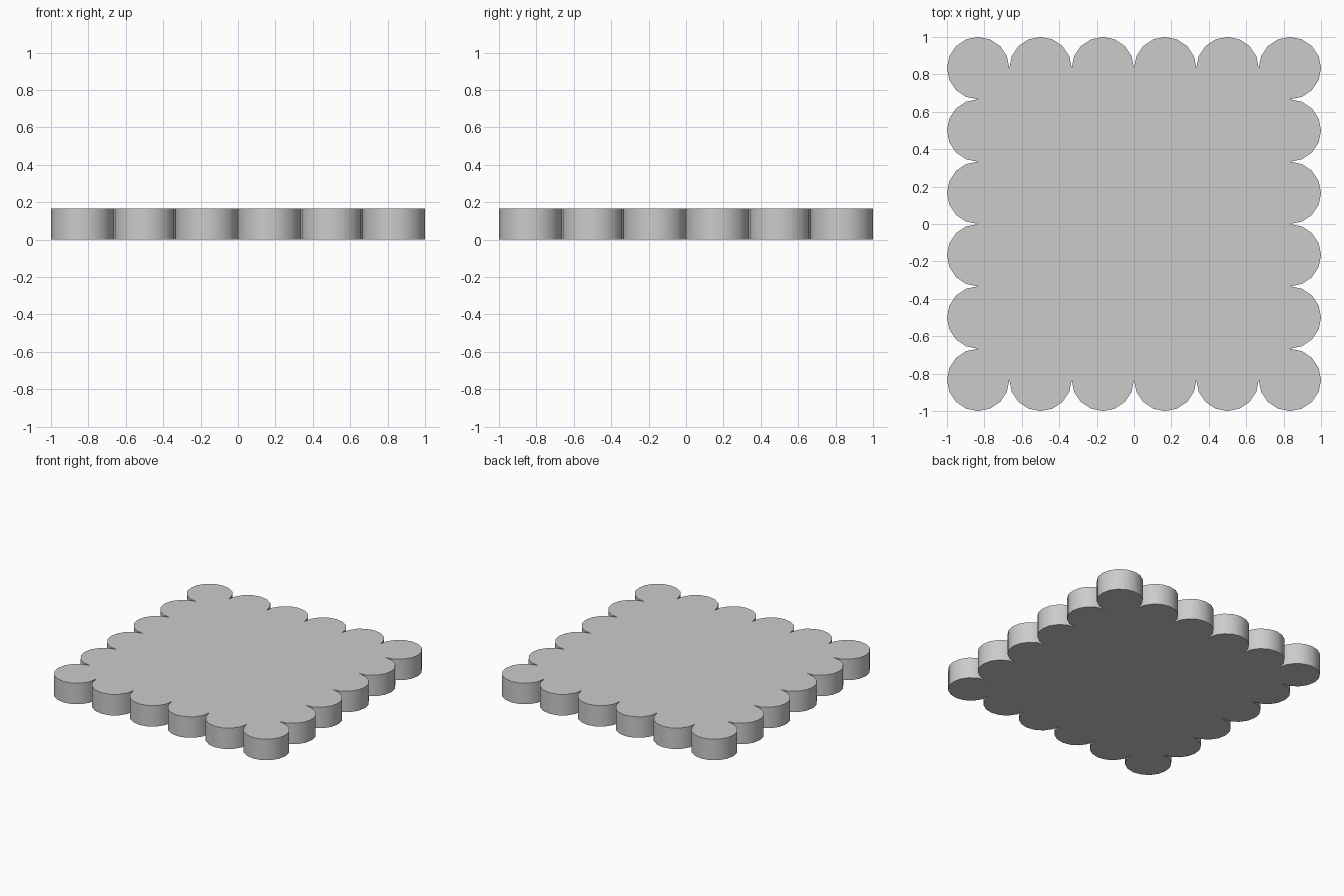
import bpy, bmesh
from math import pi, cos, sin
from mathutils import Vector, Matrix

if "Cube" in bpy.data.objects:
    bpy.data.objects.remove(bpy.data.objects["Cube"])

N = 6                # scallops per side
R = 1 / N            # scallop radius
HEIGHT = 1 / 6
STEPS = 8            # facets per half circle

# outline: walk the front edge scallop by scallop, repeat for four sides
outline = []
for side in range(4):
    turn = Matrix.Rotation(side * pi / 2, 3, 'Z')
    for i in range(N):
        centre = Vector((-1 + R + 2 * R * i, -1 + R, 0))
        first = STEPS // 2 if i == 0 else 0   # corner is shared with previous side
        for k in range(first, STEPS):
            a = pi + pi * k / STEPS
            outline.append(turn @ (centre + R * Vector((cos(a), sin(a), 0))))

# plate: solid extrusion of the outline
bm = bmesh.new()
base = bm.faces.new([bm.verts.new(p) for p in outline])
ext = bmesh.ops.extrude_face_region(bm, geom=[base], use_keep_orig=True)
top = [g for g in ext["geom"] if isinstance(g, bmesh.types.BMVert)]
bmesh.ops.translate(bm, verts=top, vec=(0, 0, HEIGHT))
bmesh.ops.recalc_face_normals(bm, faces=bm.faces[:])
caps = [f for f in bm.faces if len(f.verts) > 4]
bmesh.ops.triangulate(bm, faces=caps)
mesh = bpy.data.meshes.new("scalloped_plate")
bm.to_mesh(mesh)
bm.free()

plate = bpy.data.objects.new("scalloped_plate", mesh)
bpy.context.collection.objects.link(plate)
bpy.context.view_layer.objects.active = plate
plate.select_set(True)
bpy.ops.object.shade_smooth_by_angle(angle=pi / 6)
